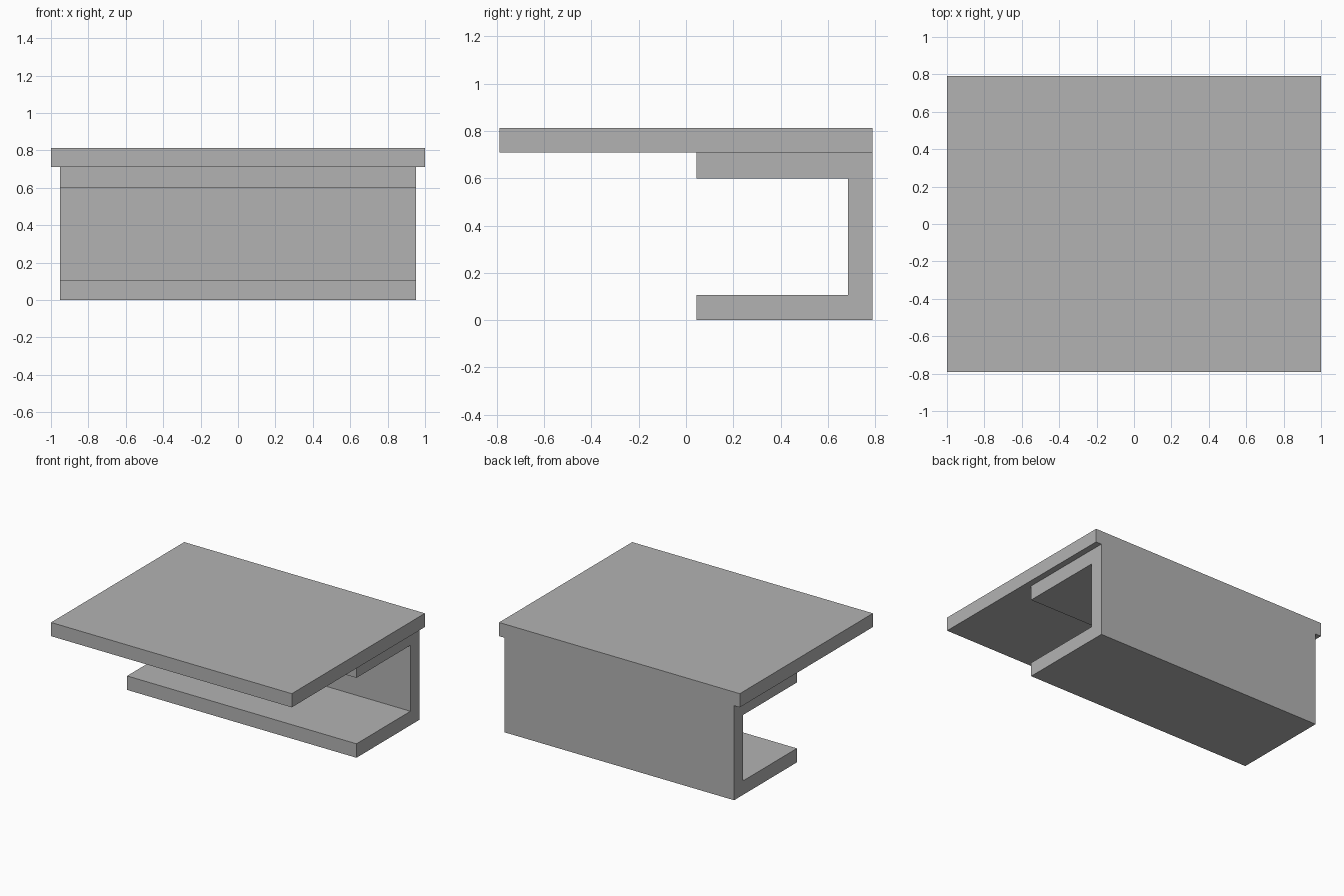
import bpy
import bmesh

cube = bpy.data.objects.get("Cube")
if cube:
    bpy.data.objects.remove(cube, do_unlink=True)

# One plain grey for the whole table
grey = bpy.data.materials.new("plain_grey")
grey.use_nodes = True
colour = (0.45, 0.45, 0.45, 1)
grey.diffuse_color = colour
grey.node_tree.nodes["Principled BSDF"].inputs["Base Color"].default_value = colour


def extrude_profile(name, profile, half_width):
    """Extrude a (y, z) outline along x, centred on x = 0."""
    bm = bmesh.new()
    face = bm.faces.new([bm.verts.new((-half_width, y, z)) for y, z in profile])
    result = bmesh.ops.extrude_face_region(bm, geom=[face])
    verts = [v for v in result["geom"] if isinstance(v, bmesh.types.BMVert)]
    bmesh.ops.translate(bm, verts=verts, vec=(2 * half_width, 0, 0))
    bmesh.ops.recalc_face_normals(bm, faces=bm.faces)
    mesh = bpy.data.meshes.new(name)
    bm.to_mesh(mesh)
    bm.free()
    mesh.materials.append(grey)
    obj = bpy.data.objects.new(name, mesh)
    bpy.context.collection.objects.link(obj)
    return obj


back, front = 0.79, 0.045
inner_back = 0.685
shelf_top, rail_bottom = 0.105, 0.6
base_top, table_top = 0.71, 0.813

# C-shaped base: bottom shelf, back wall and upper support
extrude_profile("c_shaped_base", [
    (front, 0), (back, 0), (back, base_top), (front, base_top),
    (front, rail_bottom), (inner_back, rail_bottom),
    (inner_back, shelf_top), (front, shelf_top),
], 0.953)

# Overhanging slab on top
extrude_profile("table_top", [
    (-back, base_top), (back, base_top), (back, table_top), (-back, table_top),
], 1.0)
